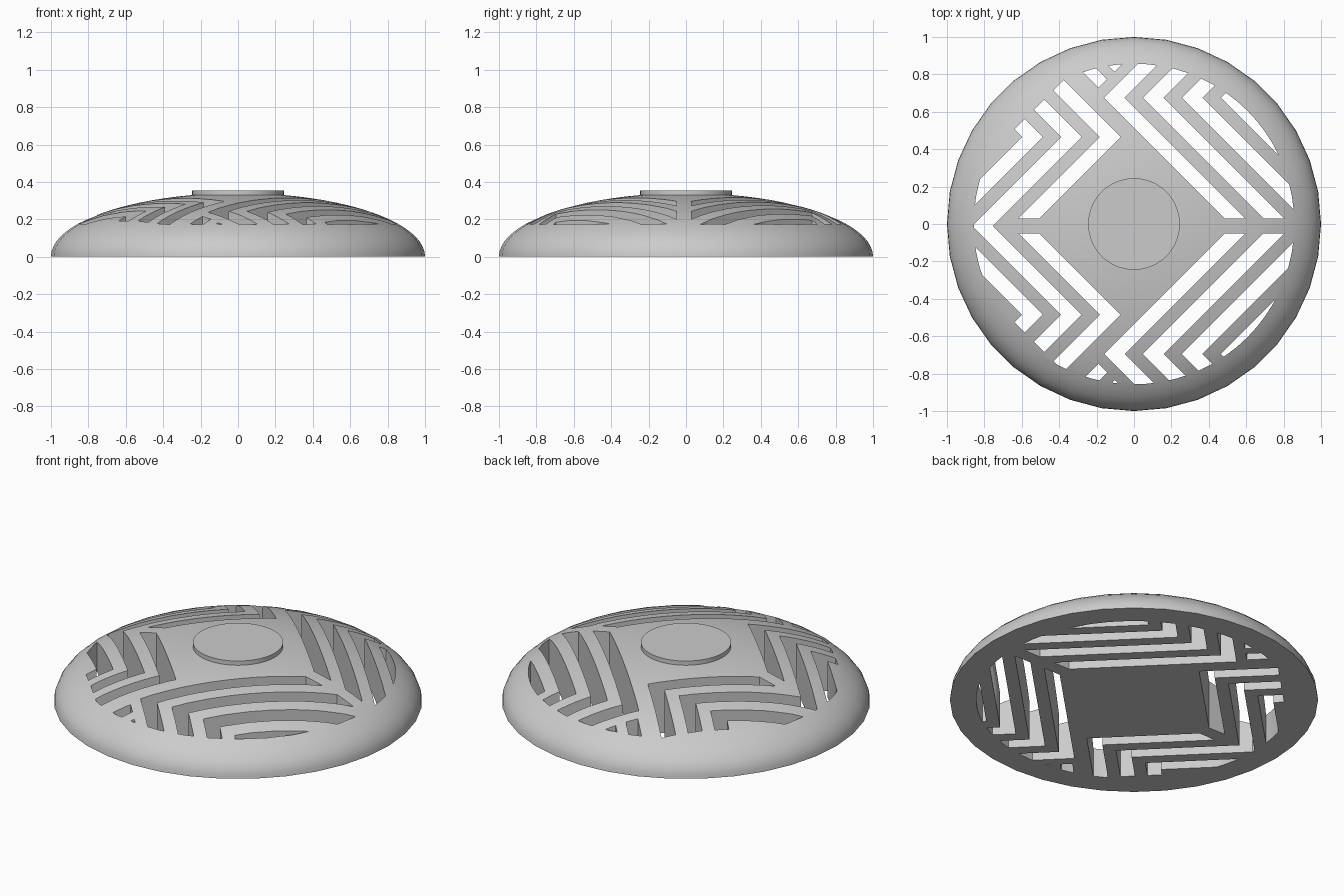
import bpy, bmesh
from mathutils import Vector

cube = bpy.data.objects.get("Cube")
if cube:
    bpy.data.objects.remove(cube, do_unlink=True)

HEIGHT, RIM, AXIS = 0.34, 0.857, -0.01     # dome height, slot limit, mirror line in y
WIDTH, STEP = 0.11, 0.208                  # slot width and spacing
RIGHT = [(0.525 + STEP * k, 0.845 - STEP * k) for k in range(4)]
LEFT = [(0.403 - STEP * k, 0.547 + STEP * k) for k in range(3)]

grey = bpy.data.materials.new("plain_grey")
grey.use_nodes = True
colour = (0.6, 0.6, 0.6, 1)
grey.diffuse_color = colour
grey.node_tree.nodes["Principled BSDF"].inputs["Base Color"].default_value = colour


def make_object(name, bm):
    bmesh.ops.recalc_face_normals(bm, faces=bm.faces)
    mesh = bpy.data.meshes.new(name)
    bm.to_mesh(mesh)
    bm.free()
    obj = bpy.data.objects.new(name, mesh)
    obj.data.materials.append(grey)
    bpy.context.collection.objects.link(obj)
    return obj


def smooth(obj):
    bpy.ops.object.select_all(action="DESELECT")
    obj.select_set(True)
    bpy.context.view_layer.objects.active = obj
    bpy.ops.object.shade_smooth_by_angle(angle=0.5)


def is_slot(p):
    """True where the chevron pattern is open."""
    y = abs(p.y - AXIS)
    c, d = p.x + y, y - p.x
    # web along the middle, open only at the far left
    if y < 0.04 and p.x > -0.67:
        return False
    # chevrons pointing left
    for c0, d0 in RIGHT:
        if c > c0 and d < d0 and not (c > c0 + WIDTH and d < d0 - WIDTH):
            return True
    # chevrons pointing right
    for c0, d0 in LEFT:
        if c < c0 and d0 < d < 1.155 and not (c < c0 - WIDTH and d > d0 + WIDTH):
            return True
    # small leftovers between the two sets
    return d > 0.927 and (0.548 < c < 0.64 or c > 0.72)


# Solid half-ellipsoid dome
bm = bmesh.new()
bmesh.ops.create_uvsphere(bm, u_segments=36, v_segments=40, radius=1)
bmesh.ops.bisect_plane(bm, geom=bm.verts[:] + bm.edges[:] + bm.faces[:], dist=1e-5,
                       plane_co=(0, 0, 0), plane_no=(0, 0, 1), clear_inner=True)
bmesh.ops.contextual_create(bm, geom=[e for e in bm.edges if e.is_boundary])
bmesh.ops.scale(bm, vec=(1, 1, HEIGHT), verts=bm.verts)
dome = make_object("dome", bm)

# Slot cutter: a disc split along the pattern lines, kept by rule and extruded
c_lines = {0.548, 0.64, 0.72}
d_lines = {0.927, 1.155}
for c0, d0 in RIGHT:
    c_lines |= {c0, c0 + WIDTH}
    d_lines |= {d0, d0 - WIDTH}
for c0, d0 in LEFT:
    c_lines |= {c0, c0 - WIDTH}
    d_lines |= {d0, d0 + WIDTH}
bm = bmesh.new()
bmesh.ops.create_circle(bm, cap_ends=True, segments=72, radius=RIM)
planes = [(Vector((0, AXIS + y, 0)), Vector((0, 1, 0))) for y in (-0.04, 0, 0.04)]
for s in (1, -1):
    planes += [(Vector((c, AXIS, 0)), Vector((1, s, 0))) for c in sorted(c_lines)]
    planes += [(Vector((-d, AXIS, 0)), Vector((-1, s, 0))) for d in sorted(d_lines)]
for co, no in planes:
    bmesh.ops.bisect_plane(bm, geom=bm.verts[:] + bm.edges[:] + bm.faces[:], dist=1e-5,
                           plane_co=co, plane_no=no.normalized())
solid = [f for f in bm.faces if not is_slot(f.calc_center_median())]
bmesh.ops.delete(bm, geom=solid, context="FACES")
bmesh.ops.dissolve_limit(bm, angle_limit=0.02, verts=bm.verts, edges=bm.edges)
bmesh.ops.translate(bm, vec=(0, 0, -0.1), verts=bm.verts)
ext = bmesh.ops.extrude_face_region(bm, geom=bm.faces[:], use_keep_orig=True)
top = [g for g in ext["geom"] if isinstance(g, bmesh.types.BMVert)]
bmesh.ops.translate(bm, vec=(0, 0, 0.7), verts=top)
cutter = make_object("slot_cutter", bm)
cutter.hide_render = True

cut = dome.modifiers.new("slots", "BOOLEAN")
cut.operation, cut.solver, cut.object = "DIFFERENCE", "EXACT", cutter
bpy.context.view_layer.objects.active = dome
bpy.ops.object.modifier_apply(modifier=cut.name)
bpy.data.objects.remove(cutter, do_unlink=True)
smooth(dome)

# Raised round button on top
bm = bmesh.new()
bmesh.ops.create_cone(bm, cap_ends=True, segments=64, radius1=0.245, radius2=0.245, depth=0.055)
bmesh.ops.translate(bm, vec=(0, 0, 0.3275), verts=bm.verts)
smooth(make_object("top_button", bm))
